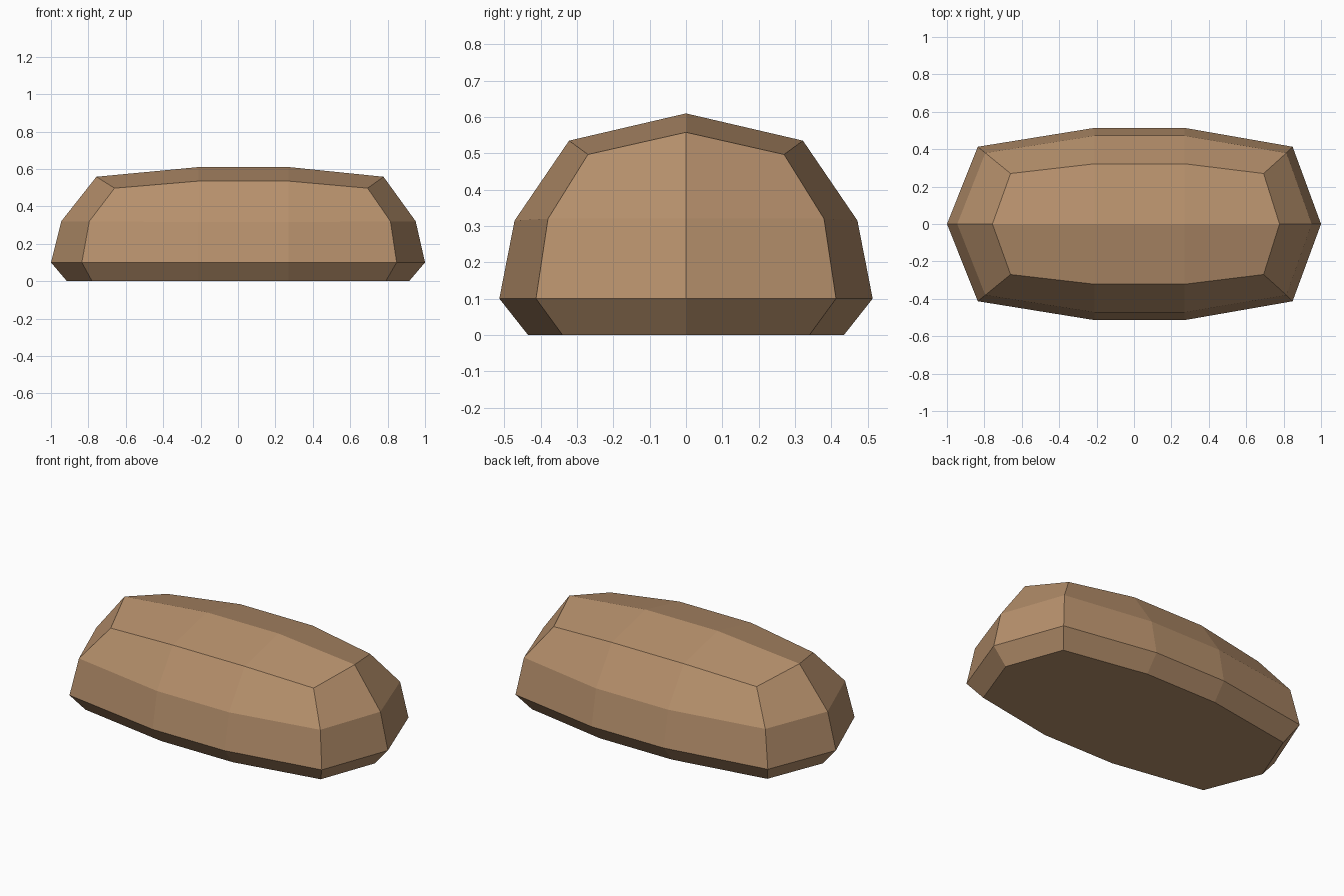
import bpy, bmesh

if "Cube" in bpy.data.objects:
    bpy.data.objects.remove(bpy.data.objects["Cube"])

# Horizontal outlines, bottom to top:
# left tip x, left corner x, right corner x, right tip x, corner y, middle y, tip z, corner z, middle z
LEVELS = [
    (-0.915, -0.78, 0.79, 0.915, 0.34, 0.435, 0.0, 0.0, 0.0),
    (-1.0, -0.835, 0.848, 1.0, 0.413, 0.514, 0.1, 0.1, 0.1),
    (-0.945, -0.795, 0.815, 0.95, 0.38, 0.472, 0.32, 0.32, 0.315),
    (-0.757, -0.66, 0.693, 0.778, 0.27, 0.322, 0.558, 0.497, 0.535),
]
MID_L, MID_R, TOP = -0.21, 0.27, 0.61


def ring(bm, level):
    """Ten-point outline, counter-clockwise from the left tip."""
    xl, cl, cr, xr, cy, my, tz, cz, mz = level
    pts = [(xl, 0, tz), (cl, -cy, cz), (MID_L, -my, mz), (MID_R, -my, mz), (cr, -cy, cz),
           (xr, 0, tz), (cr, cy, cz), (MID_R, my, mz), (MID_L, my, mz), (cl, cy, cz)]
    return [bm.verts.new(p) for p in pts]


bm = bmesh.new()
rings = [ring(bm, lv) for lv in LEVELS]

# Underside and side bands
bm.faces.new(list(reversed(rings[0])))
for low, high in zip(rings, rings[1:]):
    for i in range(10):
        j = (i + 1) % 10
        bm.faces.new((low[i], low[j], high[j], high[i]))

# Crust top: a slope on each side of the ridge
top = rings[-1]
ridge = [top[0], bm.verts.new((MID_L, 0, TOP)), bm.verts.new((MID_R, 0, TOP)), top[5]]
front = top[1:5]
back = [top[9], top[8], top[7], top[6]]
for i in range(3):
    bm.faces.new((front[i], front[i + 1], ridge[i + 1], ridge[i]))
    bm.faces.new((ridge[i], ridge[i + 1], back[i + 1], back[i]))
bmesh.ops.recalc_face_normals(bm, faces=bm.faces)

mesh = bpy.data.meshes.new("bread_loaf")
bm.to_mesh(mesh)
bm.free()
loaf = bpy.data.objects.new("bread_loaf", mesh)
bpy.context.collection.objects.link(loaf)

# Single crust colour
crust = bpy.data.materials.new("crust brown")
crust.diffuse_color = (0.47, 0.28, 0.15, 1)
crust.use_nodes = True
crust.node_tree.nodes["Principled BSDF"].inputs["Base Color"].default_value = crust.diffuse_color
mesh.materials.append(crust)
